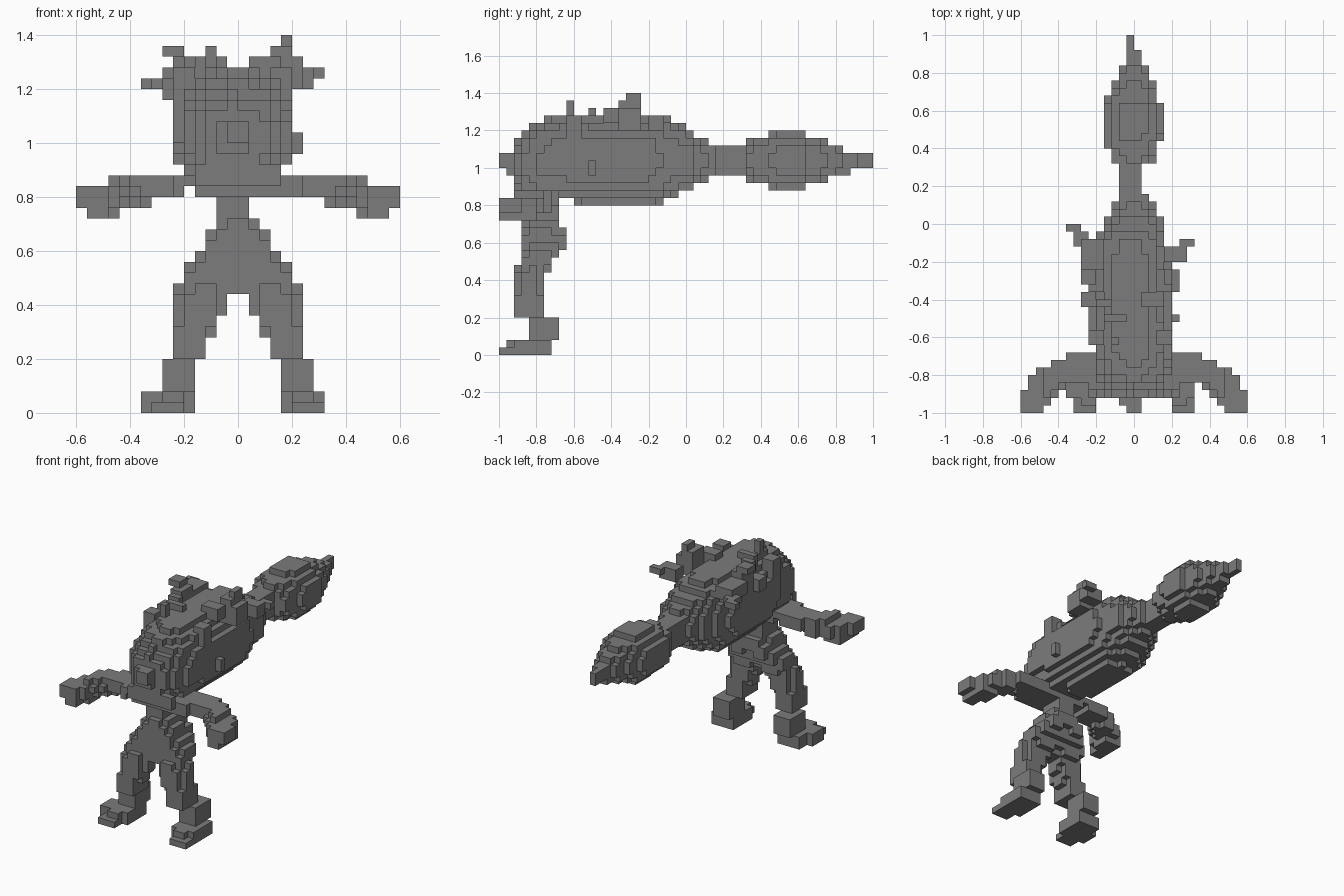
import bpy
import bmesh
from itertools import product
from math import floor

CELL = 0.04  # edge length of one cube

default = bpy.data.objects.get("Cube")
if default:
    bpy.data.objects.remove(default, do_unlink=True)

grey = bpy.data.materials.new("plain grey")
grey.use_nodes = True
colour = (0.2, 0.2, 0.2, 1)
grey.diffuse_color = colour
grey.node_tree.nodes["Principled BSDF"].inputs["Base Color"].default_value = colour

parts = {}
filled = set()


def add(name, cells):
    """Claim cubes for a part, leaving out those already taken."""
    new = set(cells) - filled
    parts.setdefault(name, set()).update(new)
    filled.update(new)


def box(x0, x1, y0, y1, z0, z1):
    return set(product(range(x0, x1), range(y0, y1), range(z0, z1)))


def mirror(cells):
    return {(-1 - x, y, z) for x, y, z in cells}


def loft(axis, power, stations):
    """Fill rounded sections between stations (position, low u, high u, low v, high v)."""
    cells = set()
    for a, b in zip(stations, stations[1:]):
        for t in range(floor(a[0]), floor(b[0]) + 1):
            mid = t + 0.5
            if not a[0] <= mid < b[0]:
                continue
            f = (mid - a[0]) / (b[0] - a[0])
            u0, u1, v0, v1 = (p + (q - p) * f for p, q in zip(a[1:], b[1:]))
            ru, rv = (u1 - u0) / 2, (v1 - v0) / 2
            for u, v in product(range(floor(u0), floor(u1) + 1), range(floor(v0), floor(v1) + 1)):
                du = abs(u + 0.5 - u0 - ru) / ru
                dv = abs(v + 0.5 - v0 - rv) / rv
                if du ** power + dv ** power <= 1.02:
                    cell = [u, v]
                    cell.insert(axis, t)
                    cells.add(tuple(cell))
    return cells


# Long head and body, running back to a thin neck
add("body", loft(1, 2.2, [
    (-23, -2.5, 2, 23, 28), (-22, -4, 3.5, 21.5, 29), (-20, -5, 4.5, 20.5, 31),
    (-17, -5.3, 5, 21, 32), (-13, -6, 5, 20, 32), (-5, -6, 5, 20, 32),
    (-2, -5, 4, 21, 31.5), (0, -4, 4, 22, 30), (2, -3, 3, 23, 29), (4, -2, 2, 24, 28)]))
add("nose", box(-1, 1, -25, -22, 25, 27) | box(-2, 1, -24, -22, 24, 27))

# Bulbous tail with a pointed tip
add("tail_stem", box(-2, 1, 4, 8, 24, 28))
add("tail", loft(1, 2.1, [
    (8, -3, 2.6, 23.6, 28.4), (11, -4, 3.4, 22.5, 29.6), (13, -4, 4, 22, 30),
    (15, -4, 4, 22, 30), (17, -3.5, 3.2, 22.9, 29.2), (19, -2.5, 2.4, 23.4, 28.5),
    (21, -1.7, 1.5, 24.2, 27.7), (23, -1, 1, 25, 27)]))
add("tail_tip", box(-1, 0, 23, 25, 25, 27))

# Ears, tufts, brows and side spikes
add("left_ear", box(1, 4, -11, -9, 31, 33) | box(3, 6, -9, -6, 30, 33)
    | box(3, 5, -9, -6, 33, 34) | box(4, 5, -8, -6, 34, 35))
add("right_ear", box(-6, -4, -9, -6, 29, 33) | box(-7, -5, -8, -6, 33, 34))
add("top_tufts", box(-4, -1, -13, -12, 31, 33) | box(-5, -3, -11, -10, 31, 33))
add("horn", box(-3, -2, -16, -15, 31, 34))
add("brows", box(-6, -4, -16, -14, 28, 32) | box(3, 5, -16, -14, 28, 32))
add("left_spike", box(4, 7, -5, -3, 30, 32) | box(6, 8, -3, -2, 31, 32))
add("right_spike", box(-7, -4, -6, -2, 30, 32) | box(-8, -6, -3, -1, 30, 31)
    | box(-9, -7, -1, 0, 30, 31))
add("cheek_bumps", box(5, 6, -13, -12, 24, 26) | box(-7, -5, -11, -9, 29, 31))

# Shoulders and mirrored arms
add("shoulders", box(-4, 5, -22, -17, 20, 22) | box(-5, -4, -22, -17, 21, 22)
    | box(-4, 4, -23, -22, 21, 23))
arm = loft(0, 3, [
    (5, -22, -17, 20, 22), (8, -21, -17, 20, 22), (9, -21, -17.5, 19, 22),
    (11, -23, -18.5, 18.7, 22), (12, -25, -19, 18, 21.6), (14, -25, -20.5, 18, 21),
    (14.1, -25, -22, 19, 21), (15, -25, -22, 19, 21)])
add("left_arm", arm)
add("right_arm", mirror(arm))

# Waist, mirrored legs and feet
add("waist", box(-2, 1, -21, -17, 15, 20))
leg = loft(2, 2.3, [
    (2, 4, 7, -21, -17), (5, 4, 7, -21, -17), (5.1, 3, 6, -23, -19),
    (8, 2, 6, -23, -19), (10, 1, 6, -23, -19), (12, -0.2, 5.5, -22.5, -18),
    (15, -1, 3.8, -22, -16), (17, -1.2, 2.4, -22, -16.5), (18, -1, 2, -21, -17)])
foot = box(5, 8, -25, -18, 0, 1) | box(4, 8, -23, -18, 0, 2) | box(5, 7, -24, -22, 1, 2)
add("left_leg", leg)
add("right_leg", mirror(leg))
add("left_foot", foot)
add("right_foot", mirror(foot) | box(-9, -8, -23, -20, 0, 2))


def build(name, cells):
    """Make the outer cube faces of a part into an object."""
    bm = bmesh.new()
    verts = {}
    for cell in sorted(cells):
        for axis, side in product(range(3), (0, 1)):
            near = list(cell)
            near[axis] += 2 * side - 1
            if tuple(near) in filled:
                continue
            loop = []
            for p, q in ((0, 0), (1, 0), (1, 1), (0, 1)):
                corner = list(cell)
                corner[axis] += side
                corner[(axis + 1) % 3] += p
                corner[(axis + 2) % 3] += q
                key = tuple(corner)
                if key not in verts:
                    verts[key] = bm.verts.new([c * CELL for c in key])
                loop.append(verts[key])
            bm.faces.new(loop if side else loop[::-1])
    mesh = bpy.data.meshes.new(name)
    bm.to_mesh(mesh)
    bm.free()
    mesh.materials.append(grey)
    bpy.context.collection.objects.link(bpy.data.objects.new(name, mesh))


for part_name, part_cells in parts.items():
    build(part_name, part_cells)
